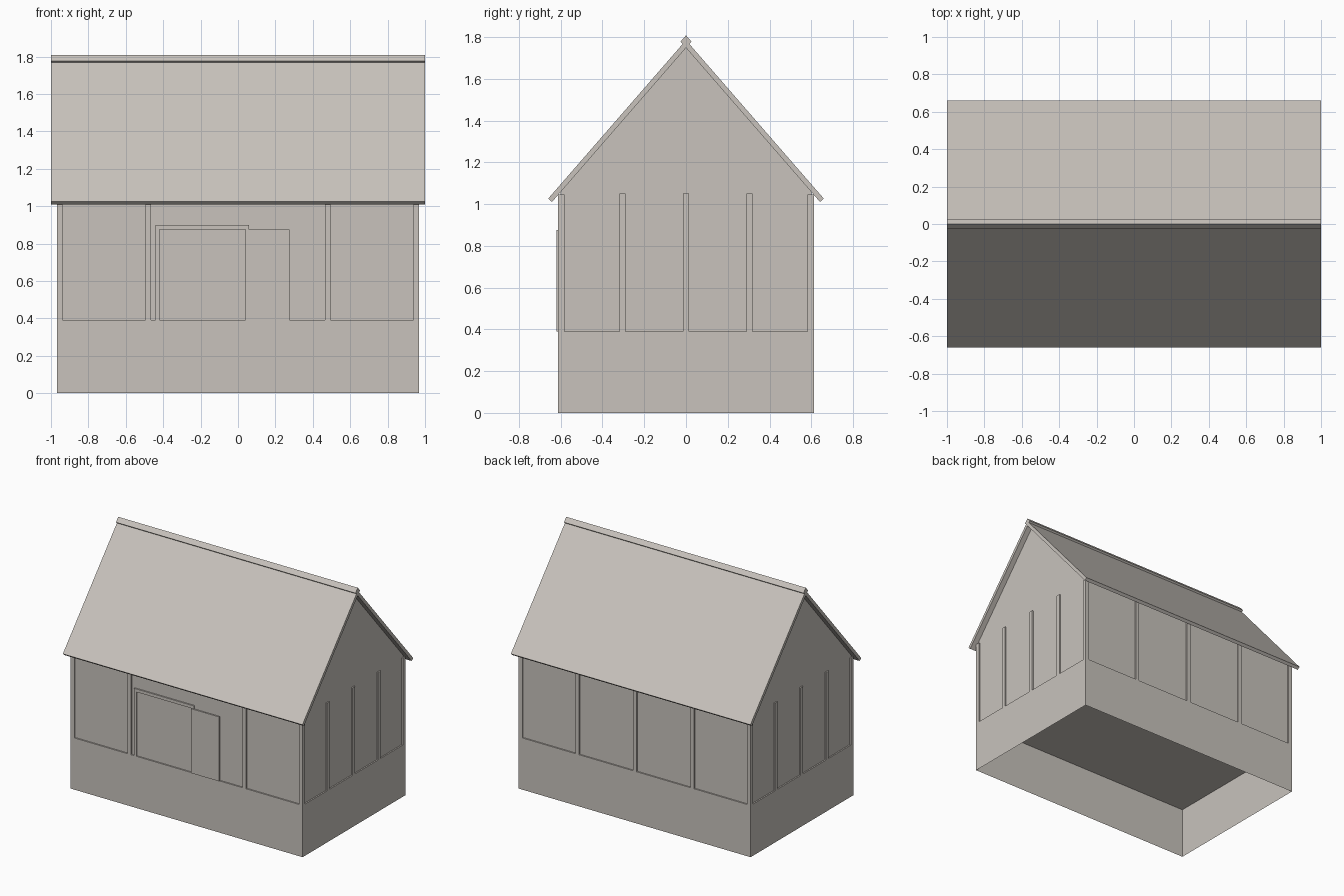
import bpy, bmesh

cube = bpy.data.objects.get("Cube")
if cube:
    bpy.data.objects.remove(cube, do_unlink=True)

stone = bpy.data.materials.new("warm_grey")
stone.use_nodes = True
COLOUR = (0.58, 0.545, 0.505, 1)
stone.diffuse_color = COLOUR
stone.node_tree.nodes["Principled BSDF"].inputs["Base Color"].default_value = COLOUR

# Main dimensions
HALF_X, HALF_Y = 0.968, 0.612      # foundation footprint
INSET = 0.01                       # wall recess behind the posts
BASE = 0.39                        # foundation height
EAVE = 1.045                       # post tops
RIDGE, SLOPE = 1.748, 1.15         # roof underside
POST = 0.03


def extrude_profile(name, points, half_x, open_bottom=False):
    """Extrude a (y, z) outline along x, centred on x = 0."""
    bm = bmesh.new()
    ends = [[bm.verts.new((x, y, z)) for y, z in points] for x in (-half_x, half_x)]
    for ring in ends:
        bm.faces.new(ring)
    for i in range(len(points)):
        j = (i + 1) % len(points)
        bm.faces.new((ends[0][i], ends[0][j], ends[1][j], ends[1][i]))
    bmesh.ops.recalc_face_normals(bm, faces=bm.faces)
    if open_bottom:
        low = [f for f in bm.faces if f.normal.z < -0.99]
        bmesh.ops.delete(bm, geom=low, context='FACES')
    mesh = bpy.data.meshes.new(name)
    bm.to_mesh(mesh)
    bm.free()
    mesh.materials.append(stone)
    obj = bpy.data.objects.new(name, mesh)
    bpy.context.collection.objects.link(obj)
    return obj


def box(name, x, y, z):
    """Box from (min, max) ranges on each axis."""
    outline = [(y[0], z[0]), (y[1], z[0]), (y[1], z[1]), (y[0], z[1])]
    obj = extrude_profile(name, outline, (x[1] - x[0]) / 2)
    obj.location.x = (x[0] + x[1]) / 2
    return obj


def chevron(name, half_x, half_y, top, thick):
    """Sloped sheet folded over the ridge, with ends cut square to the slope."""
    low = top - half_y * SLOPE
    back = thick * SLOPE / (1 + SLOPE ** 2)
    drop = thick / (1 + SLOPE ** 2)
    return extrude_profile(name, [
        (-half_y, low), (0, top), (half_y, low),
        (half_y - back, low - drop), (0, top - thick), (-half_y + back, low - drop),
    ], half_x)


# Foundation, hollow from below
extrude_profile("foundation", [(-HALF_Y, 0), (HALF_Y, 0), (HALF_Y, BASE), (-HALF_Y, BASE)],
                HALF_X, open_bottom=True)

# Gabled walls
wy = HALF_Y - INSET
shoulder = RIDGE - wy * SLOPE
extrude_profile("gabled_walls", [(-wy, BASE), (wy, BASE), (wy, shoulder), (0, RIDGE), (-wy, shoulder)],
                HALF_X - INSET, open_bottom=True)

# Corner posts
for sx in (-1, 1):
    for sy in (-1, 1):
        x = sorted((sx * HALF_X, sx * (HALF_X - POST)))
        y = sorted((sy * HALF_Y, sy * (HALF_Y - POST)))
        box("corner_post", x, y, (BASE, EAVE))

# Posts between the corners on the long walls; the door replaces the front middle one
for sy, name in ((-1, "front_post"), (1, "back_post")):
    for x in (-0.48, 0, 0.48):
        if sy < 0 and x == 0:
            continue
        y = sorted((sy * HALF_Y, sy * (wy - INSET)))
        box(name, (x - POST / 2, x + POST / 2), y, (BASE, EAVE))

# Posts on the gable walls
for sx, name in ((-1, "right_gable_post"), (1, "left_gable_post")):
    for y in (-0.304, 0, 0.304):
        x = sorted((sx * HALF_X, sx * (HALF_X - 2 * INSET)))
        box(name, x, (y - POST / 2, y + POST / 2), (BASE, 1.05))

# Door frame and the sliding door panel beside it
frame_y = (-HALF_Y, -wy + INSET)
box("door_frame_side", (-0.44, -0.42), frame_y, (BASE, 0.875))
box("door_frame_side", (0.04, 0.06), frame_y, (BASE, 0.875))
box("door_frame_top", (-0.44, 0.06), frame_y, (0.875, 0.898))
box("sliding_door", (0.042, 0.275), (-HALF_Y - 0.008, -HALF_Y + 0.002), (BASE, 0.876))

# Roof sheets and ridge cap
chevron("roof", 1.0, 0.66, RIDGE + 0.037, 0.037)
chevron("ridge_cap", 1.0, 0.027, 1.808, 0.025)
